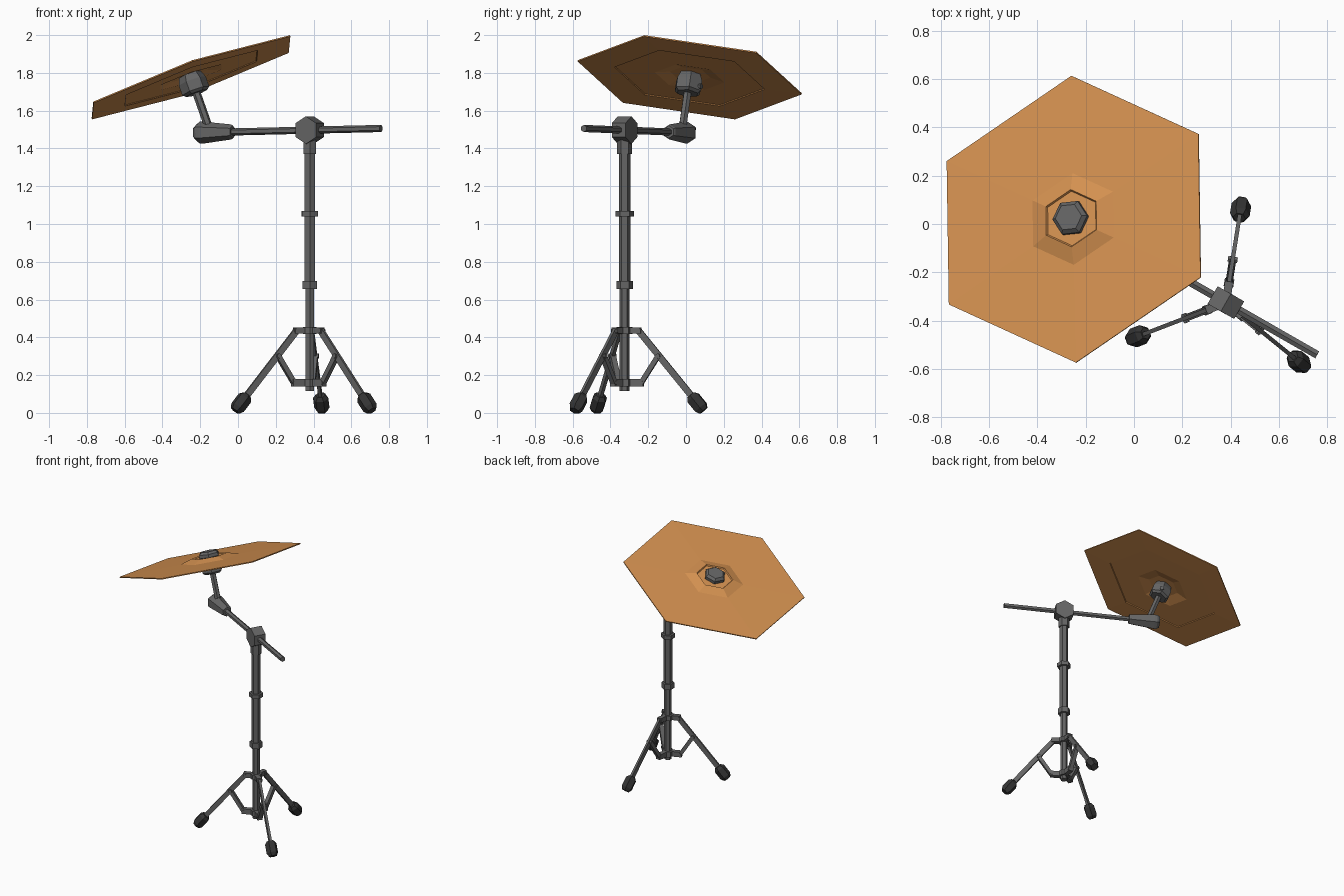
import bpy, bmesh, math
from mathutils import Vector, Matrix

if "Cube" in bpy.data.objects:
    bpy.data.objects.remove(bpy.data.objects["Cube"])

def material(name, col):
    m = bpy.data.materials.new(name)
    m.diffuse_color = (*col, 1)
    m.use_nodes = True
    m.node_tree.nodes["Principled BSDF"].inputs["Base Color"].default_value = m.diffuse_color
    return m

BRONZE = material("bronze", (0.65, 0.28, 0.08))
METAL = material("dark_metal", (0.13, 0.13, 0.13))
RUBBER = material("black_rubber", (0.035, 0.035, 0.035))

def finish(name, bm, mat, matrix):
    bmesh.ops.transform(bm, matrix=matrix, verts=bm.verts)
    bmesh.ops.recalc_face_normals(bm, faces=bm.faces)
    me = bpy.data.meshes.new(name)
    bm.to_mesh(me)
    bm.free()
    me.materials.append(mat)
    ob = bpy.data.objects.new(name, me)
    bpy.context.collection.objects.link(ob)
    return ob

def frame(p, d, ref):
    """Matrix at p with local z along d and local x near ref."""
    z = Vector(d).normalized()
    x = Vector(ref)
    x = (x - z * x.dot(z)).normalized()
    y = z.cross(x)
    return Matrix.Translation(p) @ Matrix((x, y, z)).transposed().to_4x4()

def lathe(name, matrix, profile, mat=METAL, sides=6):
    """Low-sided turned part; profile is (radius, height) pairs."""
    bm = bmesh.new()
    rings = [[bm.verts.new((r * math.cos(math.tau * i / sides),
                            r * math.sin(math.tau * i / sides), h))
              for i in range(sides)] for r, h in profile]
    for a, b in zip(rings, rings[1:]):
        for i in range(sides):
            j = (i + 1) % sides
            bm.faces.new((a[i], a[j], b[j], b[i]))
    bm.faces.new(rings[0])
    bm.faces.new(rings[-1])
    return finish(name, bm, mat, matrix)

def rod(name, a, b, r, ref=(0, 0, 1), mat=METAL):
    a, b = Vector(a), Vector(b)
    return lathe(name, frame(a, b - a, ref), [(r, 0), (r, (b - a).length)], mat)

def bar(name, a, b, thick, wide, side):
    """Rectangular bar; thick runs along side, wide across it."""
    a, b = Vector(a), Vector(b)
    bm = bmesh.new()
    bmesh.ops.create_cube(bm, size=1)
    m = frame((a + b) / 2, b - a, side) @ Matrix.Diagonal((thick, wide, (b - a).length, 1))
    return finish(name, bm, METAL, m)

PX, PY = 0.38, -0.325
def pole(z):
    return Vector((PX, PY, z))

boom = Vector((-0.865, 0.495, -0.02)).normalized()
across = Vector((0.495, 0.865, 0))

# Upright pole with collars
rod("lower_pole", pole(0.115), pole(0.68), 0.026, boom)
rod("upper_pole", pole(0.66), pole(1.45), 0.031, boom)
rod("lower_collar", pole(0.655), pole(0.697), 0.044, boom)
rod("upper_collar", pole(1.04), pole(1.07), 0.049, boom)
rod("top_collar", pole(1.37), pole(1.45), 0.039, boom)

# Boom arm, its clamp and the tilter block
hub = pole(1.497)
rod("boom_clamp", hub - across * 0.042, hub + across * 0.042, 0.073)
rod("boom_arm", hub - boom * 0.435, hub + boom * 0.6, 0.019)
lathe("tilter_block", frame(hub + boom * 0.47, boom, (0, 0, 1)),
      [(0.034, 0), (0.04, 0.01), (0.058, 0.18), (0.058, 0.2), (0.045, 0.22)])

# Tripod: leg, foot, folding strut and brackets, three times
for k in range(3):
    a = math.radians(81 + 120 * k)
    out = Vector((math.cos(a), math.sin(a), 0))
    side = Vector((-math.sin(a), math.cos(a), 0))
    def at(r, z):
        return pole(z) + out * r
    n = str(k + 1)
    top, foot = at(0.075, 0.435), at(0.39, 0.052)
    bar("leg_" + n, top, foot, 0.017, 0.034, side)
    bar("upper_bracket_" + n, at(0.0, 0.436), at(0.088, 0.436), 0.034, 0.034, side)
    bar("lower_bracket_" + n, at(0.0, 0.16), at(0.1, 0.16), 0.034, 0.038, side)
    bar("strut_" + n, at(0.09, 0.16), at(0.182, 0.305), 0.03, 0.026, side)
    for label, r, z in (("upper", 0.078, 0.436), ("lower", 0.088, 0.16), ("strut", 0.18, 0.302)):
        c = at(r, z)
        rod(f"{label}_pivot_{n}", c - side * 0.02, c + side * 0.02, 0.013)
    d = (foot - top).normalized()
    lathe("rubber_foot_" + n, frame(foot - d * 0.055, d, side),
          [(0.026, 0), (0.041, 0.02), (0.041, 0.085), (0.028, 0.108)], RUBBER)
rod("upper_leg_hub", pole(0.418), pole(0.454), 0.042, boom)
rod("lower_leg_hub", pole(0.14), pole(0.18), 0.042, boom)

# Six-sided cymbal on its tilted plane
centre = Vector((-0.25, 0.02, 1.78))
e1 = Vector((-0.009, 0.593, -0.0875))
e2 = Vector((-0.601, -0.065, -0.203))
up = e1.cross(e2).normalized()
plane = Matrix.Translation(centre) @ Matrix((e1, e2, up)).transposed().to_4x4()
lathe("cymbal", plane,
      [(0.04, 0.012), (0.18, 0.012), (0.31, -0.004), (0.665, -0.004), (0.67, -0.009),
       (1, -0.007), (1, 0), (0.32, 0.006), (0.2, 0.03), (0.19, 0.022), (0.04, 0.022)], BRONZE)

# Tilter post, lower cup and top nut
tilt = frame(centre, up, e2)
lathe("tilter_post", tilt, [(0.022, -0.29), (0.022, 0.05)])
lathe("lower_cup", tilt, [(0.06, -0.094), (0.076, -0.08), (0.076, -0.025), (0.06, 0.013)])
lathe("top_nut", tilt, [(0.06, 0.015), (0.076, 0.026), (0.076, 0.048), (0.058, 0.064)])
knob = centre - up * 0.055
rod("cup_screw", knob, knob + across * 0.08, 0.016)
